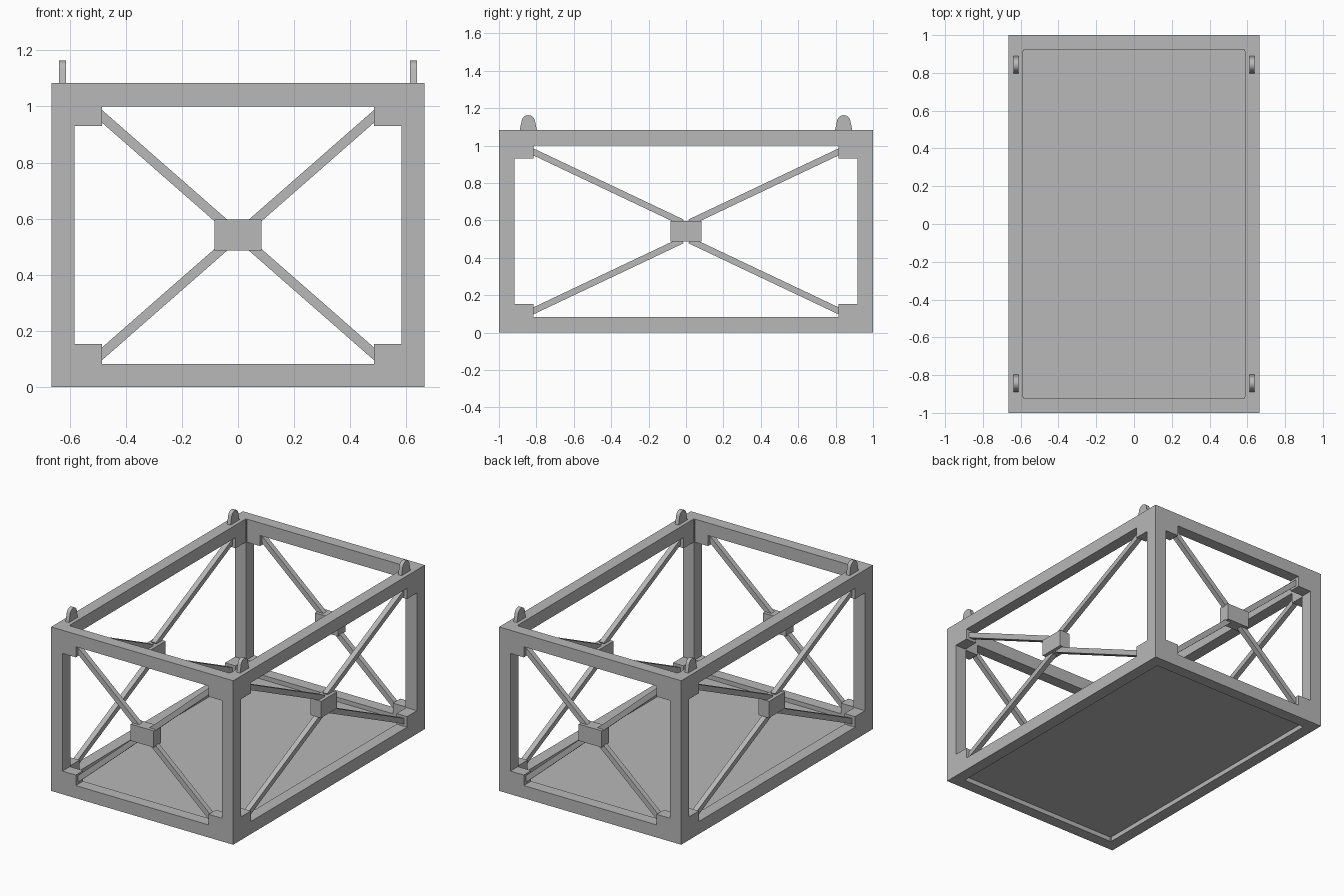
import bpy
import bmesh
import math
from mathutils import Matrix, Vector

if "Cube" in bpy.data.objects:
    bpy.data.objects.remove(bpy.data.objects["Cube"], do_unlink=True)

# Single painted steel colour
steel = bpy.data.materials.new("grey_steel")
steel.use_nodes = True
GREY = (0.48, 0.48, 0.48, 1)
steel.diffuse_color = GREY
steel.node_tree.nodes["Principled BSDF"].inputs["Base Color"].default_value = GREY

HX, HY, H = 0.665, 1.0, 1.083      # half width, half length, height
POST, RAIL = 0.083, 0.077          # post width, rail depth
GX, GY, GZ = 0.485, 0.815, 0.153   # inner ends and height of the corner gussets
MID = H / 2
SIGNS = (-1, 1)


def finish(name, bm):
    bmesh.ops.recalc_face_normals(bm, faces=bm.faces)
    mesh = bpy.data.meshes.new(name)
    bm.to_mesh(mesh)
    bm.free()
    mesh.materials.append(steel)
    obj = bpy.data.objects.new(name, mesh)
    bpy.context.collection.objects.link(obj)
    return obj


def box(name, centre, size, turn=None):
    bm = bmesh.new()
    matrix = Matrix.Translation(centre) @ (turn or Matrix()) @ Matrix.Diagonal((*size, 1))
    bmesh.ops.create_cube(bm, size=1, matrix=matrix)
    return finish(name, bm)


def span(name, a, b):
    """Box between two opposite corners."""
    a, b = Vector(a), Vector(b)
    return box(name, (a + b) / 2, [abs(v) for v in b - a])


def brace(name, start, end, thick=0.034):
    start, end = Vector(start), Vector(end)
    way = end - start
    # Rotate within the vertical plane of the panel so the faces stay square to it
    if abs(way.x) > abs(way.y):
        turn = Matrix.Rotation(-math.atan2(way.z, way.x), 4, 'Y')
        size = (way.length, thick, thick)
    else:
        turn = Matrix.Rotation(math.atan2(way.z, way.y), 4, 'X')
        size = (thick, way.length, thick)
    box(name, (start + end) / 2, size, turn)


def lifting_lug(name, x, y):
    """Tapered plate with a rounded top."""
    radius, half_base, top, half_thick = 0.036, 0.046, 1.163, 0.0125
    outline = [(-half_base, H), (half_base, H)]
    for i in range(13):
        a = math.radians(10 + i * 160 / 12)
        outline.append((radius * math.cos(a), top - radius + radius * math.sin(a)))
    bm = bmesh.new()
    face = bm.faces.new([bm.verts.new((x - half_thick, y + u, z)) for u, z in outline])
    new = bmesh.ops.extrude_face_region(bm, geom=[face])["geom"]
    moved = [g for g in new if isinstance(g, bmesh.types.BMVert)]
    bmesh.ops.translate(bm, verts=moved, vec=(2 * half_thick, 0, 0))
    obj = finish(name, bm)
    for poly in obj.data.polygons:
        poly.use_smooth = True
    bpy.ops.object.select_all(action='DESELECT')
    obj.select_set(True)
    bpy.context.view_layer.objects.active = obj
    bpy.ops.object.shade_smooth_by_angle(angle=math.radians(30))


# Floor plate, set inside the bottom rails
box("floor_plate", (0, 0, 0.042), (2 * (HX - RAIL), 2 * (HY - RAIL), 0.024))

# Corner posts and lifting lugs
for sx in SIGNS:
    for sy in SIGNS:
        span("corner_post", (sx * HX, sy * HY, 0),
             (sx * (HX - POST), sy * (HY - POST), H))
        lifting_lug("lifting_lug", sx * 0.625, sy * 0.843)

# Top and bottom rails between the posts
for z in (0, H - POST):
    for s in SIGNS:
        span("end_rail", (POST - HX, s * HY, z), (HX - POST, s * (HY - RAIL), z + POST))
        span("side_rail", (s * HX, POST - HY, z), (s * (HX - RAIL), HY - POST, z + POST))

# Hub, gussets and crossed braces of each end and side panel
for s in SIGNS:
    end_y, side_x = s * (HY - RAIL / 2), s * (HX - RAIL / 2)
    box("end_hub", (0, end_y, MID), (0.167, RAIL, 0.11))
    box("side_hub", (side_x, 0, MID), (RAIL, 0.167, 0.11))
    for t in SIGNS:
        for v in SIGNS:
            low, high = MID + v * (MID - GZ), MID + v * (MID - POST)
            span("end_gusset", (t * (HX - POST), s * HY, low),
                 (t * GX, s * (HY - RAIL), high))
            span("side_gusset", (s * HX, t * (HY - POST), low),
                 (s * (HX - RAIL), t * GY, high))
            brace("end_brace", (t * 0.505, end_y, MID + v * 0.441),
                  (t * 0.03, end_y, MID + v * 0.025))
            brace("side_brace", (side_x, t * 0.835, MID + v * 0.434),
                  (side_x, t * 0.02, MID + v * 0.048))
